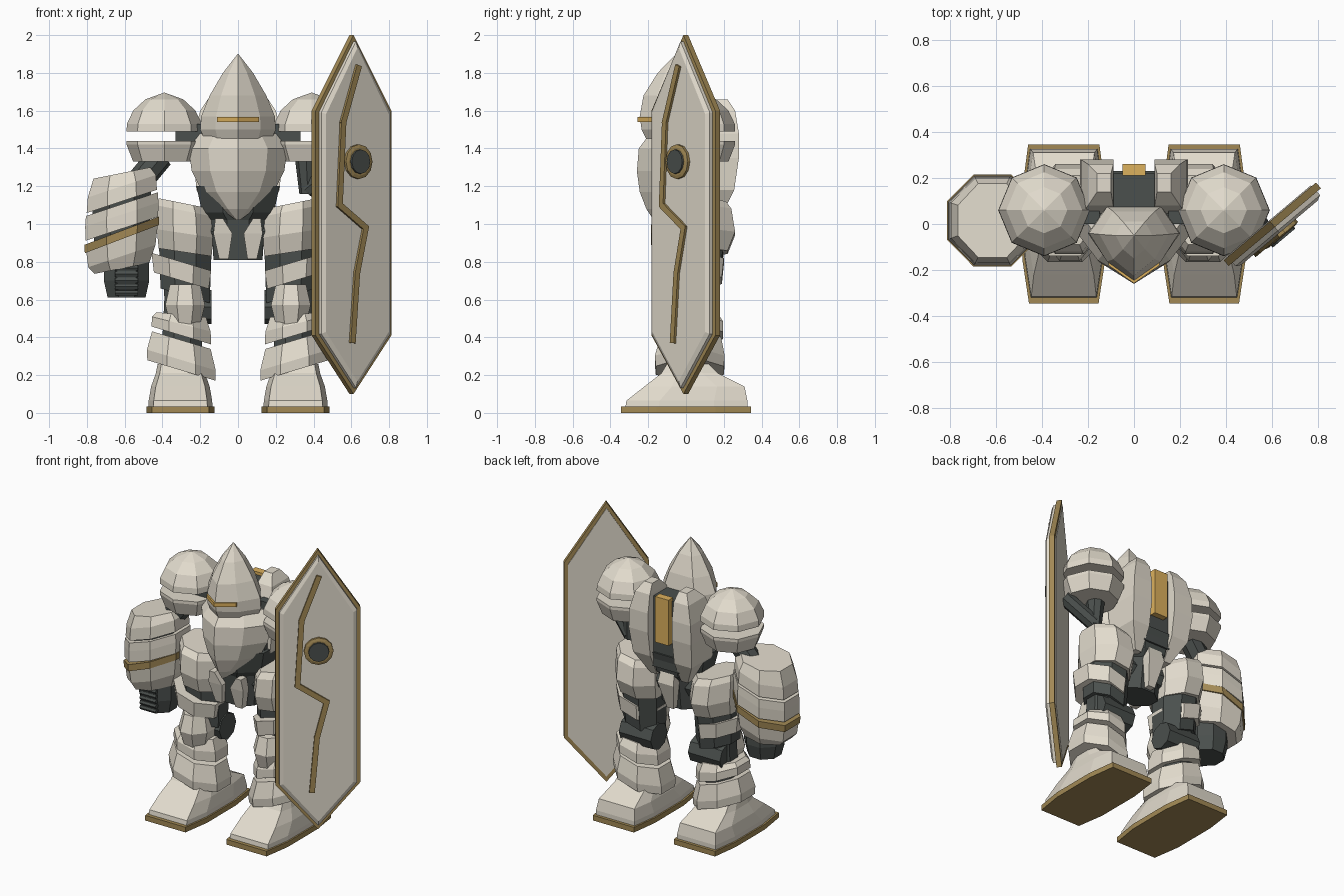
import bpy, bmesh
from math import sin, cos, pi
from mathutils import Vector

if "Cube" in bpy.data.objects:
    bpy.data.objects.remove(bpy.data.objects["Cube"])

COLOURS = {"cream": (0.76, 0.71, 0.61), "dark": (0.07, 0.08, 0.075),
           "bronze": (0.36, 0.25, 0.09), "amber": (0.72, 0.44, 0.11)}
MATS = {}
for key, c in COLOURS.items():
    MATS[key] = bpy.data.materials.new(key)
    MATS[key].diffuse_color = (*c, 1)


def build(name, mat, *lofts, mirror=False):
    """Each loft is a list of equal-length rings, bridged and capped."""
    bm = bmesh.new()
    for rings in lofts:
        rows = [[bm.verts.new(p) for p in r] for r in rings]
        n = len(rows[0])
        for a, b in zip(rows, rows[1:]):
            for i in range(n):
                bm.faces.new((a[i], a[(i + 1) % n], b[(i + 1) % n], b[i]))
        bm.faces.new(rows[0][::-1])
        bm.faces.new(rows[-1])
    bmesh.ops.recalc_face_normals(bm, faces=bm.faces)
    me = bpy.data.meshes.new(name)
    bm.to_mesh(me)
    bm.free()
    me.materials.append(MATS[mat])
    ob = bpy.data.objects.new(name, me)
    bpy.context.collection.objects.link(ob)
    if mirror:
        m = ob.modifiers.new("Mirror", 'MIRROR')
        m.use_mirror_merge = False
    return ob


def octo(cx, cy, z, rx, ry, slope=0, corner=False):
    """Octagon ring, optionally tilted along x; flat sides or corners on the axes."""
    k = 1 if corner else 1 / cos(pi / 8)
    pts = []
    for i in range(8):
        a = i * pi / 4 + (0 if corner else pi / 8)
        dx = rx * k * cos(a)
        pts.append((cx + dx, cy + ry * k * sin(a), z + slope * dx))
    return pts


def rect(x0, x1, y0, y1, z):
    return [(x0, y0, z), (x1, y0, z), (x1, y1, z), (x0, y1, z)]


def box(x0, x1, y0, y1, z0, z1):
    return [rect(x0, x1, y0, y1, z0), rect(x0, x1, y0, y1, z1)]


def beam(a, b, r0, r1=None, n=8):
    a, b = Vector(a), Vector(b)
    q = (b - a).to_track_quat('Z', 'Y')
    out = []
    for p, r in ((a, r0), (b, r0 if r1 is None else r1)):
        out.append([p + q @ Vector((r * cos(2 * pi * i / n), r * sin(2 * pi * i / n), 0)) for i in range(n)])
    return out


def prow(z, w, yf, ys, yb):
    """Ring with a keel at the front and a flat back."""
    half = [(w * 0.6, yf * 0.6 + ys * 0.4), (w, ys), (w * 0.6, yb)]
    pts = [(0, yf)] + half + [(-x, y) for x, y in half[::-1]]
    return [(x, y, z) for x, y in pts]


def footring(z, w, yf, yb, cx=-0.305):
    ym = (yf + yb) / 2
    h = (yb - yf) / 2
    return [(cx + x * w, ym + y * h, z) for x, y in
            ((-.84, -1), (.84, -1), (1, -.45), (1, .45), (.86, 1), (-.86, 1), (-1, .45), (-1, -.45))]


# Feet
build("foot_sole", "bronze", [footring(0, .18, -.345, .345), footring(.035, .18, -.345, .345)], mirror=True)
build("foot_shell", "cream", [footring(.035, .17, -.32, .325), footring(.065, .168, -.315, .325),
      footring(.14, .155, -.22, .31), footring(.21, .13, -.13, .17), footring(.26, .12, -.1, .12)], mirror=True)

# Legs
L = -0.3
build("leg_core", "dark", [octo(-.3, .03, .2, .11, .11), octo(-.29, .05, .6, .1, .1),
      octo(-.28, .06, 1.0, .12, .12)],
      [octo(-.28, .05, .62, .13, .12, -.3), octo(-.28, .06, .9, .14, .14, -.3)], mirror=True)
build("shin_guard_lower", "cream", [octo(L, .02, .225, .18, .18, -.3), octo(L, .02, .28, .182, .185, -.3),
      octo(L, .025, .385, .155, .16, -.3)], mirror=True)
build("shin_guard_upper", "cream", [octo(L, .03, .41, .158, .165, -.3), octo(L, .03, .47, .155, .165, -.25),
      octo(L, .03, .52, .13, .14, -.1)], mirror=True)
build("knee_cap", "cream", [octo(-.28, -.03, .47, .08, .1), octo(-.28, -.03, .57, .105, .13),
      octo(-.28, -.03, .68, .08, .1)], mirror=True)
build("knee_joint", "dark", beam((-.38, .09, .56), (-.14, .09, .56), .09), mirror=True)
build("thigh_band", "cream", [octo(L, .03, .7, .145, .16, -.3), octo(L, .03, .8, .158, .17, -.3)], mirror=True)
build("thigh_guard", "cream", [octo(-.28, .06, .85, .14, .16, -.15), octo(-.28, .065, .95, .15, .195, -.15),
      octo(-.285, .06, 1.07, .145, .18, -.2), octo(-.29, .06, 1.11, .13, .15, -.2)], mirror=True)

# Pelvis
build("pelvis", "dark", [octo(0, .03, .81, .13, .1), octo(0, .03, 1.02, .14, .13),
      octo(0, .04, 1.06, .19, .16), octo(0, .04, 1.2, .22, .19)], beam((-.25, .05, .96), (.25, .05, .96), .08))
build("pelvis_side_plate", "cream", [rect(-.1, -.05, -.1, -.05, .815), rect(-.13, -.03, -.13, -.07, .95),
      rect(-.12, -.08, -.14, -.08, 1.03)], mirror=True)
build("rear_tasset", "cream", [rect(-.025, .025, .13, .17, .82), rect(-.06, .06, .13, .22, 1.0),
      rect(-.05, .05, .13, .2, 1.08)])

# Torso
build("chest_plate", "cream", [prow(1.02, .01, -.17, -.14, -.1), prow(1.08, .09, -.21, -.1, 0),
      prow(1.17, .19, -.245, -.04, .06), prow(1.28, .245, -.26, -.03, .08),
      prow(1.4, .262, -.25, -.02, .08), prow(1.48, .2, -.19, 0, .08)])
build("torso_core", "dark", box(-.1, .1, 0, .22, 1.1, 1.58), box(-.2, .2, 0, .14, 1.2, 1.5))
build("back_shell", "cream", [rect(-.14, -.09, .1, .18, 1.03), rect(-.22, -.09, .03, .255, 1.18),
      rect(-.235, -.09, .03, .28, 1.35), rect(-.23, -.09, .04, .28, 1.48),
      rect(-.2, -.09, .08, .26, 1.6), rect(-.16, -.1, .14, .22, 1.66)], mirror=True)
build("back_panel", "amber", box(-.05, .05, .21, .26, 1.29, 1.6))

# Head
build("helmet", "cream", [prow(1.43, .17, -.2, -.04, .06), prow(1.5, .2, -.235, -.04, .075),
      prow(1.57, .195, -.245, -.04, .075), prow(1.68, .15, -.225, -.045, .055),
      prow(1.8, .08, -.15, -.05, .01), prow(1.9, .002, -.052, -.05, -.048)])
build("visor", "amber", [[(x, y, z) for x, y in ((0, -.258), (.11, -.18), (.11, -.15), (0, -.22),
      (-.11, -.15), (-.11, -.18))] for z in (1.54, 1.567)])

# Shoulders
S = (-.39, .06)
build("shoulder_dome", "cream", [octo(*S, z, r, r, corner=True) for z, r in
      ((1.49, .2), (1.53, .198), (1.6, .165), (1.66, .1), (1.695, .003))], mirror=True)
build("shoulder_ring", "cream", [octo(*S, z, r, r, corner=True) for z, r in
      ((1.33, .165), (1.42, .2), (1.44, .2))], mirror=True)
build("shoulder_joint", "dark", box(-.33, -.15, .0, .12, 1.35, 1.53), mirror=True)

# Right arm
F = (-.615, .015)
T = .33
build("upper_arm", "dark", beam((-.41, .05, 1.36), (-.56, .03, 1.18), .07))
build("forearm_core", "dark", [octo(*F, .8, .14, .14, T), octo(*F, 1.22, .16, .16, T)])
build("forearm_plate_upper", "cream", [octo(*F, 1.12, .186, .19, T), octo(*F, 1.2, .18, .185, T),
      octo(*F, 1.27, .15, .16, .2)])
build("forearm_plate_middle", "cream", [octo(*F, .975, .192, .195, T), octo(*F, 1.05, .194, .195, T),
      octo(*F, 1.105, .19, .192, T)])
build("forearm_trim", "bronze", [octo(*F, .92, .196, .2, T + .05), octo(*F, .965, .198, .2, T + .05)])
build("forearm_plate_lower", "cream", [octo(*F, .765, .145, .15, .2), octo(*F, .83, .178, .18, T),
      octo(*F, .93, .19, .193, T)])
build("fist", "dark", [octo(-.59, 0, .61, .1, .1), octo(-.59, 0, .7, .12, .12), octo(-.59, 0, .82, .12, .12)])
build("fist_ridges", "dark", *[beam((-.65, -.115, .635 + .033 * i), (-.53, -.115, .635 + .033 * i), .016, n=6)
      for i in range(5)])

# Shield arm
build("shield_arm", "dark", beam((.36, .06, 1.36), (.37, .06, 1.16), .06, .045),
      beam((.37, .06, 1.18), (.55, -.01, 1.33), .05))


# Shield, set at an angle: u across, w outward
def sp(u, w, z):
    return Vector((.6 + .765 * u + .644 * w, .644 * u - .765 * w, z))


def shield_ring(w, inset):
    h, d = .262 - inset, inset * 1.5
    return [sp(u, w, z) for u, z in ((0, 2 - d), (h, 1.6 - inset * .4), (h, .41 + inset * .4),
                                     (0, .1 + d), (-h, .41 + inset * .4), (-h, 1.6 - inset * .4))]


def disc(w, r, cu=0, cz=1.33):
    return [sp(cu + r * cos(i * pi / 6), w, cz + r * sin(i * pi / 6)) for i in range(12)]


build("shield_rim", "bronze", [shield_ring(-.015, 0), shield_ring(.018, 0)])
build("shield_face", "cream", [shield_ring(0, .022), shield_ring(.038, .022), shield_ring(.05, .045)])
build("shield_back", "cream", [shield_ring(-.02, .025), shield_ring(0, .025)])
build("shield_boss_ring", "bronze", [disc(.04, .092), disc(.065, .092), disc(.07, .075)])
build("shield_boss", "dark", [disc(.04, .068), disc(.08, .064)])
line = [(0, 1.83), (-.105, 1.54), (-.13, 1.1), (.05, .98), (-.01, .74), (-.04, .38)]
strips = []
for (u0, z0), (u1, z1) in zip(line, line[1:]):
    d = Vector((u1 - u0, z1 - z0)).normalized()
    o = Vector((-d.y, d.x)) * .017
    e = d * .01
    quad = [(u0 - e.x + o.x, z0 - e.y + o.y), (u1 + e.x + o.x, z1 + e.y + o.y),
            (u1 + e.x - o.x, z1 + e.y - o.y), (u0 - e.x - o.x, z0 - e.y - o.y)]
    strips.append([[sp(u, w, z) for u, z in quad] for w in (.04, .064)])
build("shield_inlay", "bronze", *strips)

for m in bpy.data.materials:
    if m.users and not m.is_grease_pencil:
        m.use_nodes = True
        m.node_tree.nodes["Principled BSDF"].inputs["Base Color"].default_value = m.diffuse_color
